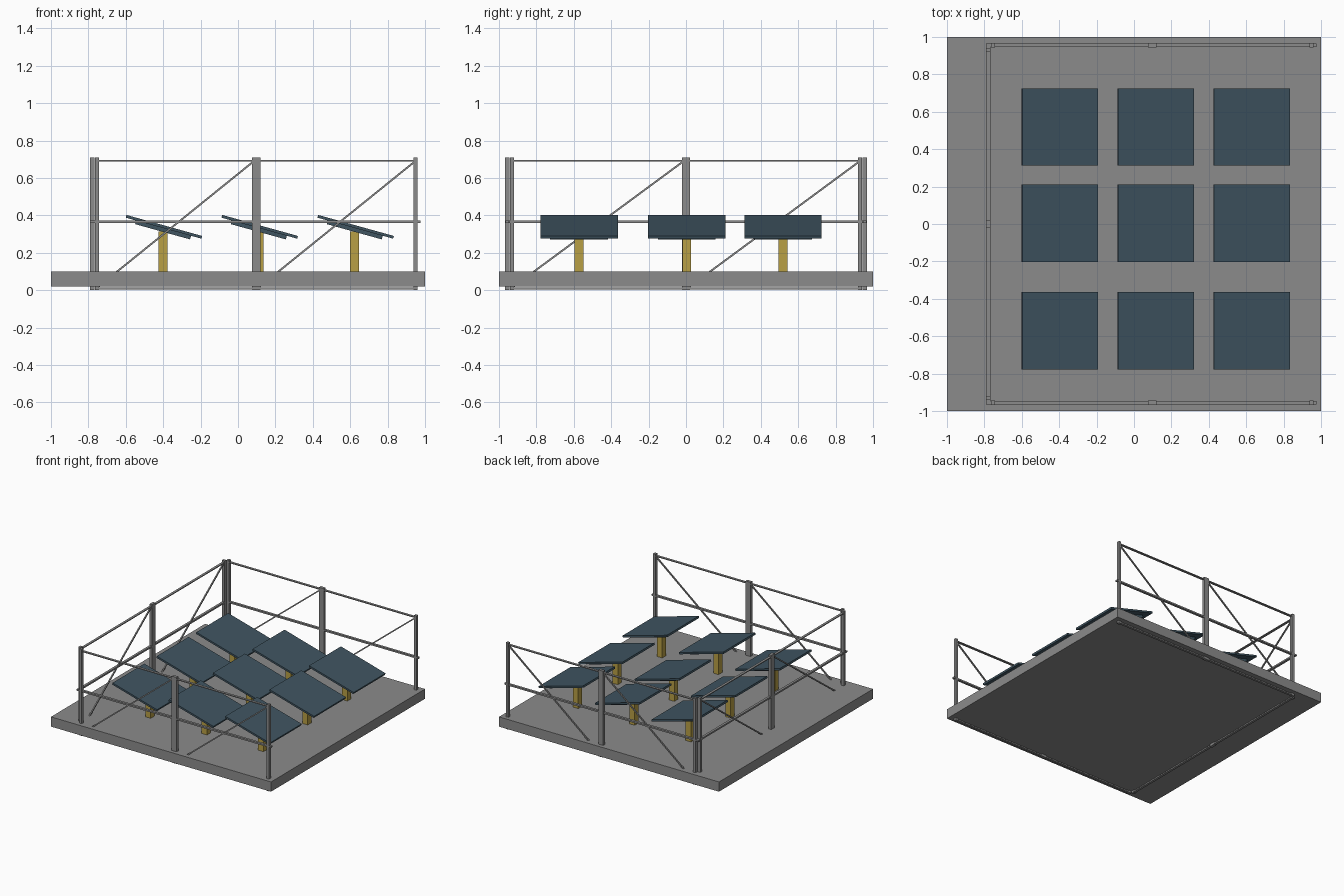
import bpy, math
from mathutils import Vector, Matrix

if "Cube" in bpy.data.objects:
    bpy.data.objects.remove(bpy.data.objects["Cube"])


def material(name, rgb):
    m = bpy.data.materials.new(name)
    m.diffuse_color = (*rgb, 1)
    m.use_nodes = True
    m.node_tree.nodes["Principled BSDF"].inputs["Base Color"].default_value = m.diffuse_color
    return m


GREY = material("concrete grey", (0.26, 0.26, 0.26))
BLUE = material("panel blue", (0.05, 0.09, 0.12))
YELLOW = material("post yellow", (0.48, 0.35, 0.06))


def box(name, center, size, mat, rot=None):
    x, y, z = (s / 2 for s in size)
    v = [(a, b, c) for a in (-x, x) for b in (-y, y) for c in (-z, z)]
    f = [(0, 1, 3, 2), (4, 6, 7, 5), (0, 4, 5, 1), (2, 3, 7, 6), (0, 2, 6, 4), (1, 5, 7, 3)]
    me = bpy.data.meshes.new(name)
    me.from_pydata(v, [], f)
    me.materials.append(mat)
    ob = bpy.data.objects.new(name, me)
    ob.matrix_world = Matrix.Translation(center) @ (rot or Matrix())
    bpy.context.collection.objects.link(ob)
    return ob


# ground slab
box("slab", (0, 0, 0.06), (2, 2, 0.08), GREY)

# tilted panels on posts
tilt = Matrix.Rotation(math.radians(15.5), 4, 'Y')
for px in (-0.396, 0.116, 0.629):
    for py in (-0.571, 0.004, 0.518):
        c = Vector((px, py, 0.339))
        box("panel", c, (0.42, 0.413, 0.015), BLUE, tilt)
        box("panel_backing", c + tilt @ Vector((0, 0, -0.0175)), (0.305, 0.31, 0.02), BLUE, tilt)
        box("panel_post", (px - 0.005, py, 0.205), (0.048, 0.048, 0.22), YELLOW)


def fence(name, start, end, mid_start, mid_end, place, rot):
    """Two-bay fence along local x; place(u, z) gives the world point."""
    def bar(part, u0, u1, z0, z1, depth):
        box(name + part, place((u0 + u1) / 2, (z0 + z1) / 2), (u1 - u0, depth, z1 - z0), GREY, rot)

    half = (start + end) / 2
    bar("_middle_rail", mid_start, mid_end, 0.359, 0.372, 0.02)
    for a, b in ((start, half), (half, end)):
        bar("_post", a, a + 0.022, 0, 0.71, 0.024)
        bar("_post", b - 0.022, b, 0, 0.71, 0.024)
        bar("_top_rail", a, b, 0.689, 0.696, 0.02)
        bar("_bottom_rail", a, b, 0.004, 0.014, 0.02)
        # diagonal brace
        u0, u1, z0, z1 = a + 0.01, b - 0.01, 0.012, 0.692
        r = rot @ Matrix.Rotation(-math.atan2(z1 - z0, u1 - u0), 4, 'Y')
        box(name + "_brace", place((u0 + u1) / 2, (z0 + z1) / 2),
            (math.hypot(u1 - u0, z1 - z0), 0.01, 0.01), GREY, r)


for label, fy in (("front_fence", -0.956), ("back_fence", 0.956)):
    fence(label, -0.765, 0.96, -0.79, 0.975, lambda u, z, fy=fy: Vector((u, fy, z)), Matrix())
fence("left_fence", -0.942, 0.942, -0.965, 0.965,
      lambda u, z: Vector((-0.778, u, z)), Matrix.Rotation(math.pi / 2, 4, 'Z'))
